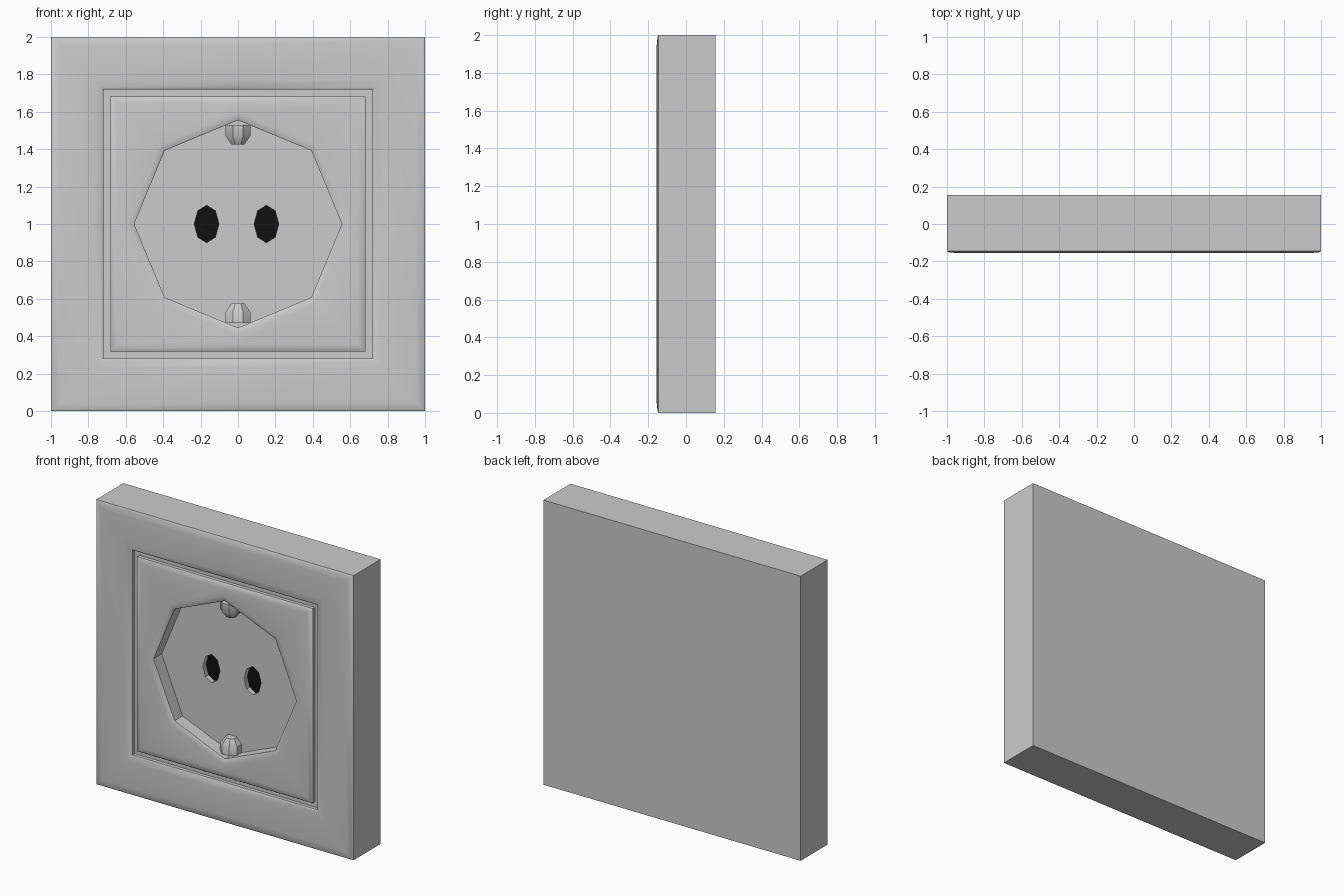
import bpy, bmesh, math
from mathutils import Vector

if "Cube" in bpy.data.objects:
    bpy.data.objects.remove(bpy.data.objects["Cube"])

CZ = 1.0          # height of the socket centre
FRONT = -0.155
FLOOR = -0.055    # recess floor
HOLE_BACK = -0.02


def square(r, y):
    """Square ring with 8 points: corners and edge midpoints."""
    signs = [(1, 0), (1, 1), (0, 1), (-1, 1), (-1, 0), (-1, -1), (0, -1), (1, -1)]
    return [Vector((sx * r, y, CZ + sz * r)) for sx, sz in signs]


def octagon(rx, rz, y, cx=0.0):
    """Eight-sided ring with points on the axes."""
    return [Vector((cx + rx * math.cos(i * math.pi / 4), y,
                    CZ + rz * math.sin(i * math.pi / 4))) for i in range(8)]


def loft(bm, rings):
    """Skin consecutive rings and return the rings of vertices."""
    vs = [[bm.verts.new(p) for p in ring] for ring in rings]
    for a, b in zip(vs, vs[1:]):
        for i in range(8):
            j = (i + 1) % 8
            bm.faces.new((a[i], a[j], b[j], b[i]))
    return vs


def finish(bm, name, front_open=False, color=None):
    bmesh.ops.recalc_face_normals(bm, faces=bm.faces)
    if front_open:   # open shells must face the front
        if sum(f.normal.y * f.calc_area() for f in bm.faces) > 0:
            bmesh.ops.reverse_faces(bm, faces=bm.faces)
    me = bpy.data.meshes.new(name)
    bm.to_mesh(me)
    bm.free()
    ob = bpy.data.objects.new(name, me)
    bpy.context.collection.objects.link(ob)
    if color:
        mat = bpy.data.materials.new(name + "_colour")
        mat.diffuse_color = color
        mat.use_nodes = True
        mat.node_tree.nodes["Principled BSDF"].inputs["Base Color"].default_value = mat.diffuse_color
        me.materials.append(mat)
    bpy.ops.object.select_all(action='DESELECT')
    ob.select_set(True)
    bpy.context.view_layer.objects.active = ob
    bpy.ops.object.shade_smooth_by_angle(angle=math.radians(35))
    return ob


# outer frame: back plate, sides, softened face and groove
bm = bmesh.new()
profile = [(1.0, 0.155), (1.0, -0.145), (0.99, -0.151), (0.95, FRONT),
           (0.77, FRONT), (0.73, -0.151), (0.72, -0.145), (0.72, -0.12), (0.683, -0.12)]
rings = loft(bm, [square(r, y) for r, y in profile])
bm.faces.new(rings[0])
frame = finish(bm, "frame")
# the open groove edge lies in front, so the closed back must face +y
back = max(frame.data.polygons, key=lambda p: p.center.y)
if back.normal.y < 0:
    frame.data.flip_normals()

# centre insert with octagonal recess and pin holes
bm = bmesh.new()
rings = loft(bm, [square(0.683, -0.12), square(0.683, -0.145), square(0.675, -0.151),
                  square(0.645, FRONT), octagon(0.595, 0.595, FRONT),
                  octagon(0.565, 0.565, -0.151), octagon(0.555, 0.555, -0.145),
                  octagon(0.555, 0.555, FLOOR)])
loops = [rings[-1]]
for cx in (-0.168, 0.152):
    loops.append(loft(bm, [octagon(0.066, 0.1, FLOOR, cx),
                           octagon(0.066, 0.1, HOLE_BACK, cx)])[0])
edges = [bm.edges.get((l[i], l[(i + 1) % 8])) for l in loops for i in range(8)]
bmesh.ops.triangle_fill(bm, use_beauty=True, use_dissolve=False, edges=edges,
                        normal=(0, -1, 0))
finish(bm, "socket_insert", front_open=True)

# black bottoms of the pin holes
for side, cx in (("left", -0.168), ("right", 0.152)):
    bm = bmesh.new()
    bm.faces.new([bm.verts.new(p) for p in octagon(0.066, 0.1, HOLE_BACK, cx)])
    finish(bm, side + "_pin_hole", front_open=True, color=(0.005, 0.005, 0.005, 1))

# earth contacts: eight-sided pegs with a tapered end
for name, s in (("upper", 1), ("lower", -1)):
    bm = bmesh.new()
    pegs = []
    for r, d in ((0.066, 0.53), (0.066, 0.47), (0.034, 0.425)):
        pegs.append([Vector((r * math.cos((i + .5) * math.pi / 4) / math.cos(math.pi / 8),
                             -0.078 + r * math.sin((i + .5) * math.pi / 4),
                             CZ + s * d)) for i in range(8)])
    rings = loft(bm, pegs)
    bm.faces.new(rings[0])
    bm.faces.new(rings[-1])
    finish(bm, name + "_earth_contact")
